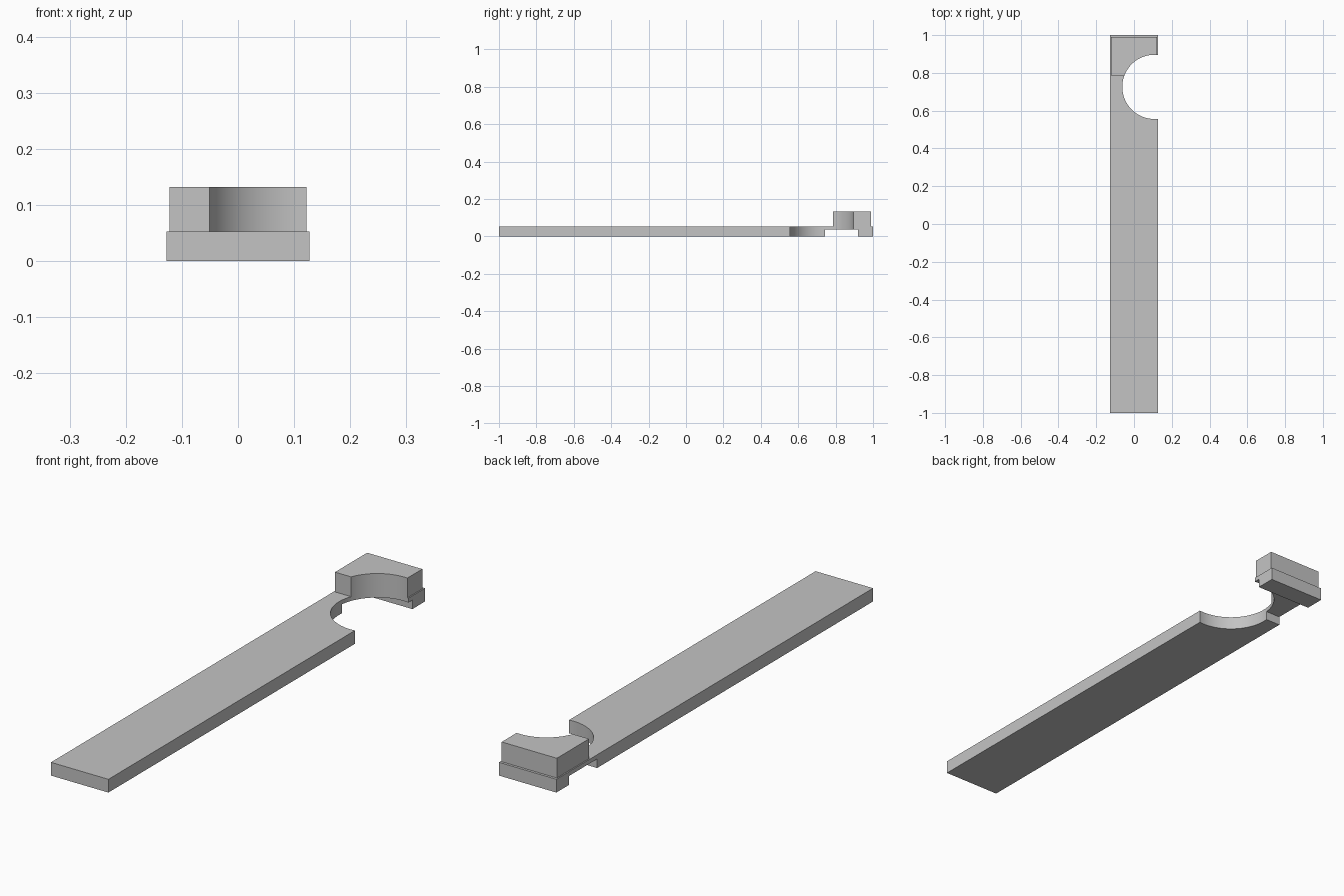
import bpy

default = bpy.data.objects.get("Cube")
if default:
    bpy.data.objects.remove(default, do_unlink=True)

# Single plain grey material
grey = bpy.data.materials.new("plain grey")
grey.use_nodes = True
colour = (0.55, 0.55, 0.55, 1)
grey.diffuse_color = colour
grey.node_tree.nodes["Principled BSDF"].inputs["Base Color"].default_value = colour


def box(name, low, high):
    centre = [(a + b) / 2 for a, b in zip(low, high)]
    bpy.ops.mesh.primitive_cube_add(size=1, location=centre)
    ob = bpy.context.object
    ob.name = name
    ob.scale = [b - a for a, b in zip(low, high)]
    bpy.ops.object.transform_apply(location=True, rotation=False, scale=True)
    ob.data.materials.append(grey)
    return ob


def cut(ob, cutter):
    mod = ob.modifiers.new("cut", 'BOOLEAN')
    mod.operation = 'DIFFERENCE'
    mod.solver = 'EXACT'
    mod.object = cutter
    bpy.ops.object.select_all(action='DESELECT')
    ob.select_set(True)
    bpy.context.view_layer.objects.active = ob
    bpy.ops.object.modifier_apply(modifier=mod.name)


# Long flat bar and the raised block at its back end
bar = box("bar", (-0.127, -1, 0), (0.127, 1, 0.053))
block = box("end_block", (-0.122, 0.787, 0.053), (0.122, 0.99, 0.132))

# Round bite in the left edge, and a groove across the underside
bpy.ops.mesh.primitive_cylinder_add(vertices=96, radius=0.17, depth=0.6,
                                    location=(0.108, 0.726, 0.05))
bite = bpy.context.object
bite.name = "bite_cutter"
bite.data.materials.append(grey)
groove = box("groove_cutter", (-0.3, 0.743, -0.1), (0.3, 0.92, 0.036))

cut(bar, groove)
for part in (bar, block):
    cut(part, bite)
    bpy.ops.object.shade_smooth_by_angle()

for cutter in (bite, groove):
    bpy.data.objects.remove(cutter, do_unlink=True)
